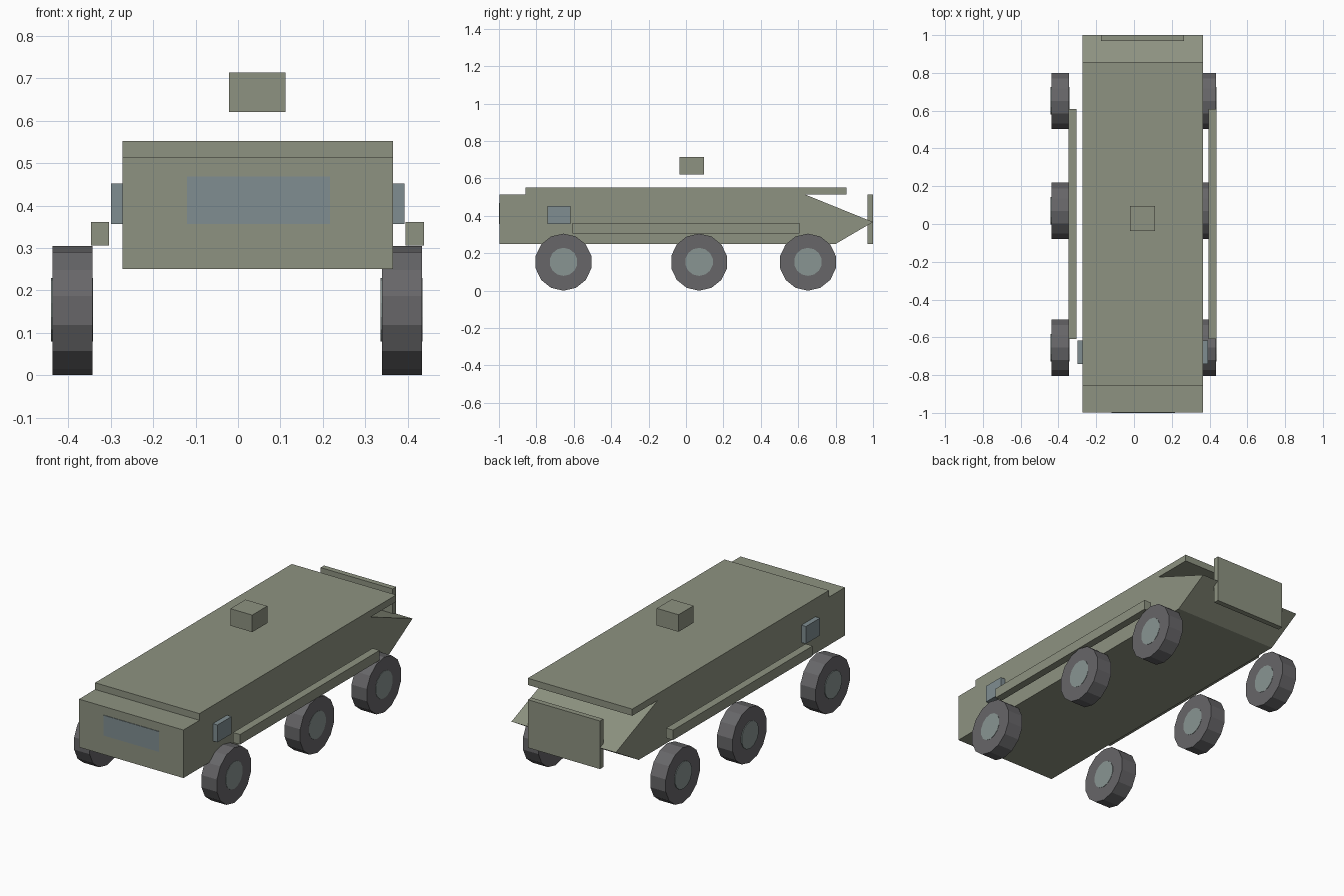
import bpy, bmesh, math
from mathutils import Matrix, Vector

cube = bpy.data.objects.get("Cube")
if cube:
    bpy.data.objects.remove(cube, do_unlink=True)


def material(name, rgb):
    m = bpy.data.materials.new(name)
    m.use_nodes = True
    m.diffuse_color = (*rgb, 1)
    m.node_tree.nodes["Principled BSDF"].inputs["Base Color"].default_value = (*rgb, 1)
    return m


olive = material("olive_paint", (0.27, 0.29, 0.22))
rubber = material("dark_rubber", (0.135, 0.133, 0.14))
glass = material("blue_grey_glass", (0.215, 0.27, 0.285))
steel = material("hub_steel", (0.25, 0.30, 0.29))


def finish(name, bm, mat):
    bmesh.ops.recalc_face_normals(bm, faces=bm.faces[:])
    mesh = bpy.data.meshes.new(name)
    bm.to_mesh(mesh)
    bm.free()
    mesh.materials.append(mat)
    obj = bpy.data.objects.new(name, mesh)
    bpy.context.collection.objects.link(obj)
    return obj


def box(name, x, y, z, mat):
    """Box from its (low, high) range on each axis."""
    bm = bmesh.new()
    bmesh.ops.create_cube(bm, size=1)
    for v in bm.verts:
        v.co = Vector([lo + (c + 0.5) * (hi - lo) for c, (lo, hi) in zip(v.co, (x, y, z))])
    return finish(name, bm, mat)


def extruded(name, profile, x, mat):
    """Side profile of (y, z) points extruded across x."""
    bm = bmesh.new()
    face = bm.faces.new([bm.verts.new((x[0], y, z)) for y, z in profile])
    geom = bmesh.ops.extrude_face_region(bm, geom=[face])["geom"]
    verts = [g for g in geom if isinstance(g, bmesh.types.BMVert)]
    bmesh.ops.translate(bm, vec=(x[1] - x[0], 0, 0), verts=verts)
    return finish(name, bm, mat)


def disc(name, x, y, z, radius, mat, sides=14):
    """Cylinder along x with a vertex at its top."""
    bm = bmesh.new()
    bmesh.ops.create_cone(bm, cap_ends=True, segments=sides, radius1=radius,
                          radius2=radius, depth=x[1] - x[0])
    # Turn the axis onto x, keeping a corner at the top and bottom
    top = max(bm.verts, key=lambda v: v.co.x)
    spin = Matrix.Rotation(-math.atan2(top.co.y, top.co.x), 4, "Z")
    turn = Matrix.Rotation(math.pi / 2, 4, "Y")
    place = Matrix.Translation(((x[0] + x[1]) / 2, y, z))
    bmesh.ops.transform(bm, matrix=place @ turn @ spin, verts=bm.verts[:])
    return finish(name, bm, mat)


# Hull with wedge tail, roof and rear door
hull_x = (-0.272, 0.365)
extruded("hull", [(-0.997, 0.25), (0.80, 0.25), (1.0, 0.367), (0.635, 0.515), (-0.997, 0.515)],
         hull_x, olive)
box("roof_plate", hull_x, (-0.857, 0.857), (0.515, 0.552), olive)
box("rear_door", (-0.175, 0.265), (0.97, 1.0), (0.25, 0.515), olive)
box("roof_hatch", (-0.021, 0.112), (-0.036, 0.095), (0.62, 0.714), olive)

# Windows
box("windscreen", (-0.12, 0.217), (-1.0, -0.995), (0.356, 0.468), glass)
for side, x in (("right", (-0.30, -0.272)), ("left", (0.365, 0.393))):
    box(side + "_window", x, (-0.74, -0.617), (0.356, 0.452), glass)

# Side rails
for side, x in (("right", (-0.347, -0.304)), ("left", (0.395, 0.438))):
    box(side + "_rail", x, (-0.608, 0.608), (0.306, 0.361), olive)

# Wheels with hubs running through them
for side, x in (("right", -0.437), ("left", 0.34)):
    for row, y in (("front", -0.655), ("middle", 0.07), ("rear", 0.652)):
        name = f"{row}_{side}"
        disc(name + "_wheel", (x, x + 0.094), y, 0.1525, 0.1525, rubber)
        disc(name + "_hub", (x - 0.004, x + 0.0955), y, 0.154, 0.075, steel)
